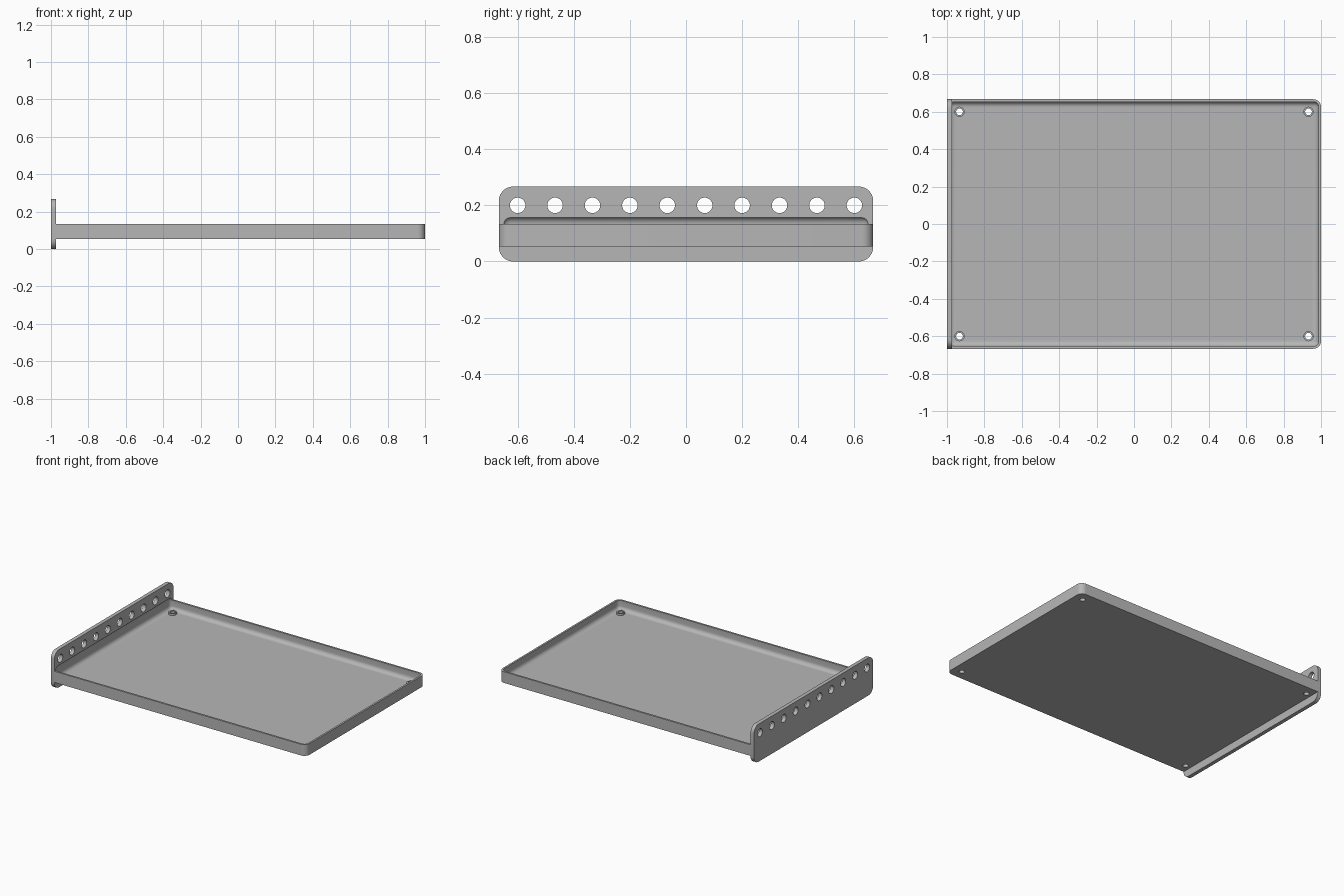
import bpy, bmesh, math
from mathutils import Vector, Matrix

if "Cube" in bpy.data.objects:
    bpy.data.objects.remove(bpy.data.objects["Cube"])

grey = bpy.data.materials.new("plain_grey")
grey.use_nodes = True
grey.diffuse_color = (0.47, 0.47, 0.47, 1)
grey.node_tree.nodes["Principled BSDF"].inputs["Base Color"].default_value = grey.diffuse_color

HALF_W = 0.667          # half width in y
PLATE_IN = -0.973       # inner face of the upright plate
FLOOR = 0.067           # top of the tray floor


def finish(bm, name):
    mesh = bpy.data.meshes.new(name)
    bmesh.ops.recalc_face_normals(bm, faces=bm.faces)
    bm.to_mesh(mesh)
    bm.free()
    mesh.materials.append(grey)
    obj = bpy.data.objects.new(name, mesh)
    bpy.context.collection.objects.link(obj)
    return obj


def box(name, low, high, radius, pick, segments=8):
    """Box from low to high, with the edges chosen by pick rounded."""
    low, high = Vector(low), Vector(high)
    bm = bmesh.new()
    bmesh.ops.create_cube(bm, size=1)
    for v in bm.verts:
        v.co = (low + high) / 2 + v.co * (high - low)
    edges = [e for e in bm.edges if pick(e.verts[0].co, e.verts[1].co)]
    bmesh.ops.bevel(bm, geom=edges, offset=radius, segments=segments,
                    profile=0.5, affect='EDGES')
    return finish(bm, name)


def cylinders(name, centres, radius, depth, axis='Z'):
    """One object holding a cylinder at every centre."""
    bm = bmesh.new()
    turn = Matrix.Rotation(math.pi / 2, 4, 'Y') if axis == 'X' else Matrix()
    for c in centres:
        bmesh.ops.create_cone(bm, cap_ends=True, segments=40, radius1=radius,
                              radius2=radius, depth=depth,
                              matrix=Matrix.Translation(c) @ turn)
    return finish(bm, name)


def cut(obj, cutter):
    mod = obj.modifiers.new("cut", 'BOOLEAN')
    mod.operation = 'DIFFERENCE'
    mod.solver = 'EXACT'
    mod.object = cutter
    bpy.context.view_layer.objects.active = obj
    bpy.ops.object.modifier_apply(modifier=mod.name)


# Tray block: only the upright corners away from the plate are rounded
tray = box("tray", (PLATE_IN, -HALF_W, 0.054), (1, HALF_W, 0.133), 0.04,
           lambda a, b: a.x > 0 and b.x > 0 and abs(a.z - b.z) > 0.01)

# Upright end plate: rounded in its own plane
plate = box("end_plate", (-1, -HALF_W, 0), (PLATE_IN, HALF_W, 0.267), 0.051,
            lambda a, b: abs(a.x - b.x) > 0.01)

# Round-edged hollow, which also bites shallowly into the plate
hollow = box("hollow_cutter", (-0.987, -HALF_W + 0.0135, FLOOR),
             (0.987, HALF_W - 0.0135, 0.16), 0.028, lambda a, b: True)

# Row of holes along the plate
row = cylinders("plate_hole_cutter",
                [(-0.987, -0.6 + i * 1.2 / 9, 0.2) for i in range(10)],
                0.0275, 0.1, 'X')

# Corner bosses with screw holes
corners = [(sx * 0.933, sy * 0.6) for sx in (-1, 1) for sy in (-1, 1)]
bosses = cylinders("screw_bosses", [(x, y, 0.071) for x, y in corners], 0.027, 0.019)
screws = cylinders("screw_hole_cutter", [(x, y, 0.07) for x, y in corners], 0.018, 0.1)

cut(tray, hollow)
cut(tray, screws)
cut(bosses, screws)
cut(plate, hollow)
cut(plate, row)

for helper in (hollow, row, screws):
    bpy.data.objects.remove(helper)

# Smooth the curved parts, keep hard edges
for obj in (tray, plate, bosses):
    bpy.ops.object.select_all(action='DESELECT')
    obj.select_set(True)
    bpy.context.view_layer.objects.active = obj
    bpy.ops.object.shade_smooth_by_angle(angle=math.radians(30))
